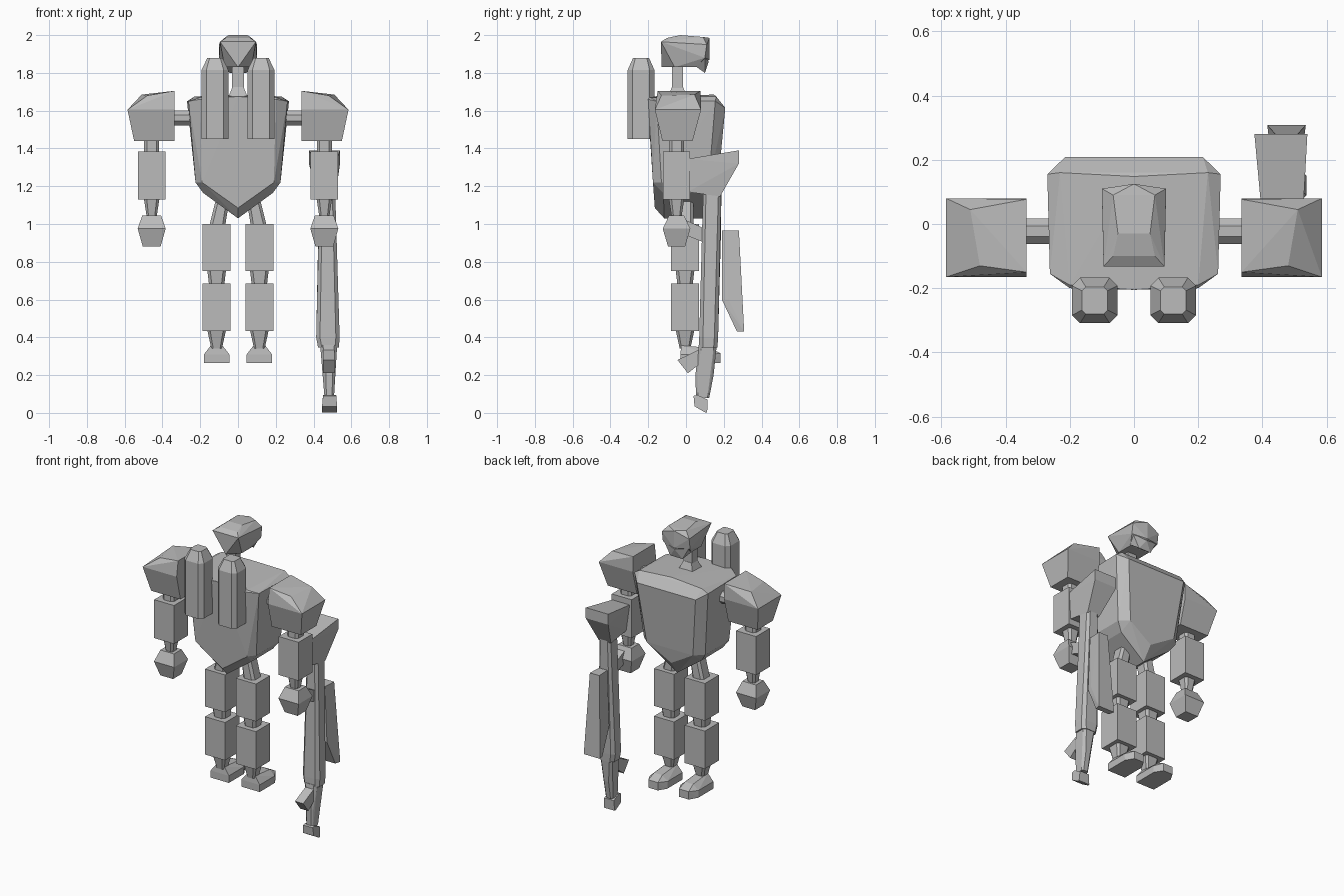
import bpy, bmesh, math
from mathutils import Vector

grey = bpy.data.materials.new("plain grey")
grey.diffuse_color = (0.5, 0.5, 0.5, 1)


def hull(name, pts):
    """Flat-faced convex solid around a few points."""
    bm = bmesh.new()
    for p in pts:
        bm.verts.new(p)
    res = bmesh.ops.convex_hull(bm, input=bm.verts)
    junk = {v for v in res["geom_interior"] + res["geom_unused"]
            if isinstance(v, bmesh.types.BMVert)}
    bmesh.ops.delete(bm, geom=list(junk), context='VERTS')
    bmesh.ops.dissolve_limit(bm, angle_limit=0.02, verts=bm.verts, edges=bm.edges)
    bmesh.ops.recalc_face_normals(bm, faces=bm.faces)
    me = bpy.data.meshes.new(name)
    bm.to_mesh(me)
    bm.free()
    me.materials.append(grey)
    ob = bpy.data.objects.new(name, me)
    bpy.context.collection.objects.link(ob)
    return ob


def both(pts):
    """Add the mirrored half of a point list."""
    return pts + [(-x, y, z) for x, y, z in pts if x]


def rect(x, y, z, hx, hy, cut=0):
    """Horizontal rectangle ring, optionally with cut corners."""
    if not cut:
        return [(x + a * hx, y + b * hy, z) for a in (-1, 1) for b in (-1, 1)]
    return [(x + a * (hx - c), y + b * (hy - d), z) for a in (-1, 1)
            for b in (-1, 1) for c, d in ((cut, 0), (0, cut))]


def prism(name, profile, x0, x1):
    """Side profile (y, z) extruded along x."""
    return hull(name, [(x, y, z) for y, z in profile for x in (x0, x1)])


# torso: shield shape with chamfered front and rear panels
hull("torso", both([
    (.2, -.2, 1.66), (.19, -.175, 1.22), (0, -.165, 1.085),
    (.262, -.155, 1.65), (.225, -.13, 1.22), (.185, -.12, 1.165), (0, -.115, 1.03),
    (.27, .155, 1.65), (.225, .12, 1.22), (.185, .1, 1.165), (0, .09, 1.03),
    (.215, .208, 1.615), (0, .2, 1.615), (.17, .17, 1.22), (0, .155, 1.12),
    (.23, .16, 1.675), (0, .148, 1.685), (.2, -.19, 1.67), (0, -.205, 1.675)]))

# neck and its flared collar
hull("neck", rect(0, -.045, 1.66, .032, .028) + rect(0, -.045, 1.87, .032, .028))
hull("neck_collar", rect(0, -.045, 1.675, .05, .05) + rect(0, -.045, 1.725, .03, .03))

# head with faceted crown, undercut back and chin
hull("head", both([
    (.065, -.1, 1.985), (.05, -.03, 2.0), (.065, .09, 1.99), (0, .125, 1.985),
    (.095, -.132, 1.965), (.1, .11, 1.95), (.1, .1, 1.88), (0, .125, 1.87),
    (0, -.13, 1.83), (.07, -.06, 1.83), (.07, .05, 1.83)]))
hull("chin", both([(.09, .1, 1.88), (.045, .1, 1.80), (.075, .05, 1.835), (0, .12, 1.86)]))

for s, side in ((-1, "left"), (1, "right")):
    # shoulder axle
    hull(side + "_shoulder_axle", [
        (s * x, -.0225 + .0425 * math.cos((i + .5) * math.pi / 4),
         1.562 + .0425 * math.sin((i + .5) * math.pi / 4))
        for x in (.2, .35) for i in range(8)])
    # faceted shoulder pad
    hull(side + "_shoulder_pad", [(s * x, y, z) for x, y, z in (
        rect(.46, -.0425, 1.605, .125, .1225)
        + rect(.4425, -.045, 1.44, .1075, .08)
        + [(.335, -.15, 1.705), (.335, .077, 1.705), (.51, .045, 1.685), (.48, -.13, 1.68)])])
    # arm
    ax, ay = s * .457, -.05
    hull(side + "_elbow_peg", rect(ax, ay, 1.46, .04, .04, .015) + rect(ax, ay, 1.37, .04, .04, .015))
    hull(side + "_forearm", rect(ax, ay, 1.385, .073, .072) + rect(ax, ay, 1.13, .073, .072))
    hull(side + "_wrist", rect(ax, ay, 1.14, .042, .042, .015) + rect(ax, ay, 1.03, .025, .025, .01))
    hull(side + "_hand", rect(ax, ay, 1.045, .05, .04) + rect(ax, ay, .975, .074, .073)
         + rect(ax, ay, .88, .047, .045))
    # leg
    lx, ly = s * .113, -.005
    hull(side + "_hip_peg", rect(s * .075, ly, 1.16, .035, .045, .015)
         + rect(s * .11, ly, .99, .042, .045, .015))
    hull(side + "_thigh", rect(lx, ly, 1.0, .074, .074) + rect(lx, ly, .752, .074, .074))
    hull(side + "_knee_peg", rect(lx, ly, .76, .05, .05, .015) + rect(lx, ly, .675, .04, .04, .015))
    hull(side + "_shin", rect(lx, ly, .684, .074, .074) + rect(lx, ly, .433, .074, .074))
    hull(side + "_ankle", rect(lx, ly, .44, .05, .05, .015) + rect(lx, ly, .34, .028, .028, .01))
    # foot, toe pointing to +y with cut corners
    hull(side + "_foot", [(lx + a * x, y, z) for a in (-1, 1) for x, y, z in (
        (.067, -.03, .263), (.067, .13, .263), (.035, .183, .263),
        (.067, -.03, .31), (.067, .125, .31), (.035, .183, .315),
        (.03, -.025, .358), (.03, .13, .343))])
    # upright canister on the pack side
    tx, ty = s * .122, -.238
    hull(side + "_canister", rect(tx, ty, 1.45, .071, .071, .025)
         + rect(tx, ty, 1.815, .071, .071, .025) + rect(tx, ty, 1.88, .04, .042, .012))

# rifle held muzzle-down beside the right hand
hull("rifle_stock", [
    (.375, .28, 1.39), (.54, .28, 1.39), (.375, .28, 1.32), (.54, .28, 1.32),
    (.40, .01, 1.345), (.525, .01, 1.345), (.425, .18, 1.145), (.515, .18, 1.145),
    (.425, .01, 1.17), (.515, .01, 1.17)])
hull("rifle_body", rect(.473, .14, 1.22, .04, .048, .015) + rect(.473, .14, .95, .048, .045, .015)
     + rect(.476, .12, .4, .062, .05, .02) + rect(.479, .118, .345, .055, .048, .02))
hull("rifle_barrel", rect(.48, .115, .36, .045, .048, .015) + rect(.483, .098, .2, .027, .048, .01)
     + rect(.483, .088, .08, .025, .035, .01))
hull("rifle_muzzle", [(x, y, z) for y, z, h in (
    (.04, .09, .035), (.06, .095, .035), (.115, .07, .035), (.045, .035, .04), (.112, .003, .04), (.1, .003, .04))
    for x in (.485 - h, .485 + h)])
prism("rifle_bayonet_guard", [(.165, .35), (.09, .345), (-.045, .28), (.01, .21), (.15, .32)], .45, .51)
prism("rifle_grip", [(0, 1.02), (.1, .975), (.1, .9), (0, .94)], .45, .5)
hull("rifle_magazine", [(x, y, z) for y, z, h in (
    (.19, .965, .03), (.28, .965, .035), (.308, .43, .06), (.27, .43, .05), (.225, .6, .05), (.19, .6, .045))
    for x in (.475 - h, .475 + h)])
